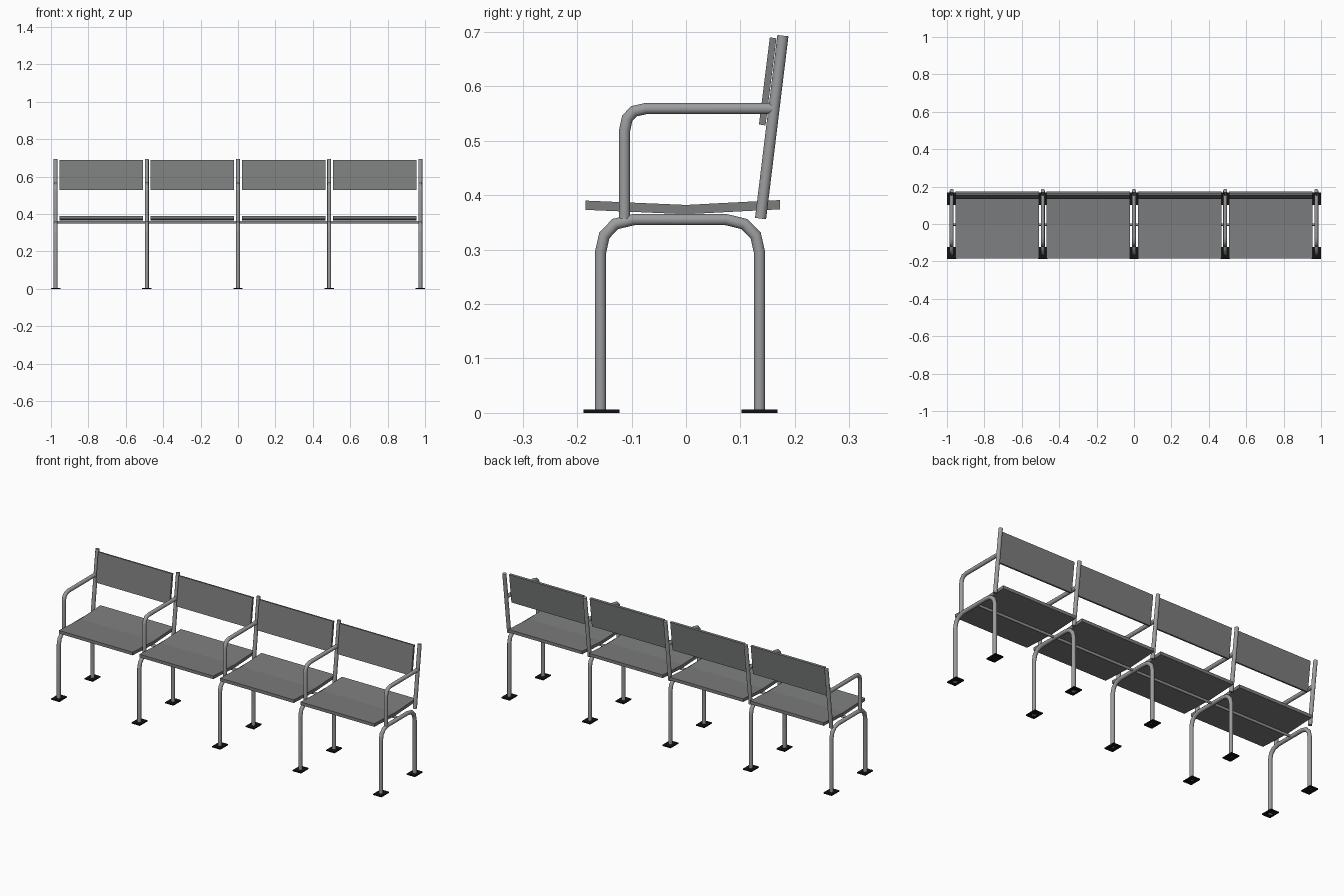
import bpy, bmesh, math
from mathutils import Vector

if "Cube" in bpy.data.objects:
    bpy.data.objects.remove(bpy.data.objects["Cube"])


def material(name, c):
    m = bpy.data.materials.new(name)
    m.diffuse_color = (*c, 1)
    m.use_nodes = True
    m.node_tree.nodes["Principled BSDF"].inputs["Base Color"].default_value = m.diffuse_color
    return m


STEEL = material("grey steel", (0.33, 0.335, 0.345))
PANEL = material("dark grey panel", (0.205, 0.207, 0.21))
BLACK = material("black foot", (0.006, 0.006, 0.006))


def finish(name, bm, mat, smooth=False):
    bmesh.ops.recalc_face_normals(bm, faces=bm.faces)
    me = bpy.data.meshes.new(name)
    bm.to_mesh(me)
    bm.free()
    me.materials.append(mat)
    ob = bpy.data.objects.new(name, me)
    bpy.context.collection.objects.link(ob)
    if smooth:
        bpy.ops.object.select_all(action='DESELECT')
        ob.select_set(True)
        bpy.context.view_layer.objects.active = ob
        bpy.ops.object.shade_smooth_by_angle(angle=math.radians(40))
    return ob


def tube(name, x, path, r, n=14):
    """Capped round tube along a (y, z) path at a given x."""
    pts = [Vector((x, y, z)) for y, z in path]
    side = Vector((1, 0, 0))
    bm = bmesh.new()
    rings = []
    for i, p in enumerate(pts):
        d0 = (p - pts[max(i - 1, 0)]).normalized()
        d1 = (pts[min(i + 1, len(pts) - 1)] - p).normalized()
        t = (d0 + d1).normalized()
        up = t.cross(side)
        k = 1 / max(0.5, t.dot(d1 if d1.length else d0))
        rings.append([bm.verts.new(p + r * (side * math.cos(a) + up * k * math.sin(a)))
                      for a in (2 * math.pi * j / n for j in range(n))])
    for a, b in zip(rings, rings[1:]):
        for j in range(n):
            bm.faces.new((a[j], a[(j + 1) % n], b[(j + 1) % n], b[j]))
    bm.faces.new(rings[0])
    bm.faces.new(rings[-1])
    return finish(name, bm, STEEL, True)


def slab(name, x0, x1, profile, mat):
    """Extrude a (y, z) profile from x0 to x1."""
    bm = bmesh.new()
    a = [bm.verts.new((x0, y, z)) for y, z in profile]
    b = [bm.verts.new((x1, y, z)) for y, z in profile]
    n = len(a)
    bm.faces.new(a)
    bm.faces.new(b)
    for i in range(n):
        bm.faces.new((a[i], a[(i + 1) % n], b[(i + 1) % n], b[i]))
    return finish(name, bm, mat)


LEGS = [(-0.157, 0.0), (-0.157, 0.295), (-0.150, 0.326), (-0.130, 0.347), (-0.096, 0.355),
        (0.074, 0.355), (0.107, 0.347), (0.128, 0.326), (0.135, 0.295), (0.135, 0.0)]
ARM = [(-0.113, 0.357), (-0.113, 0.518), (-0.108, 0.541), (-0.096, 0.554), (-0.074, 0.559),
       (0.161, 0.559)]
POST = [(0.137, 0.357), (0.178, 0.693)]
SEAT = [(-0.185, 0.390), (0, 0.382), (0.173, 0.391), (0.173, 0.374), (0, 0.365), (-0.185, 0.373)]
BACK = [(0.134, 0.530), (0.146, 0.528), (0.166, 0.688), (0.154, 0.690)]
PITCH = 0.4875

# Five tube frames with feet
for i in range(-2, 3):
    x = i * PITCH
    tube("leg_frame", x, LEGS, 0.0105)
    tube("armrest", x, ARM, 0.0105)
    tube("back_post", x, POST, 0.0105)
    for y in (-0.155, 0.135):
        slab("foot_plate", x - 0.025, x + 0.025,
             [(y - 0.033, 0), (y + 0.033, 0), (y + 0.033, 0.006), (y - 0.033, 0.006)], BLACK)

# Four seats and backrests
for i in range(4):
    x = (i - 1.5) * PITCH
    slab("seat", x - 0.2235, x + 0.2235, SEAT, PANEL)
    slab("backrest", x - 0.2235, x + 0.2235, BACK, PANEL)

# Long rail under the seats
bm = bmesh.new()
bmesh.ops.create_cone(bm, cap_ends=True, segments=12, radius1=0.007, radius2=0.007,
                      depth=4 * PITCH)
for v in bm.verts:
    v.co = (v.co.z, v.co.x - 0.003, v.co.y + 0.357)
finish("seat_rail", bm, STEEL, True)
